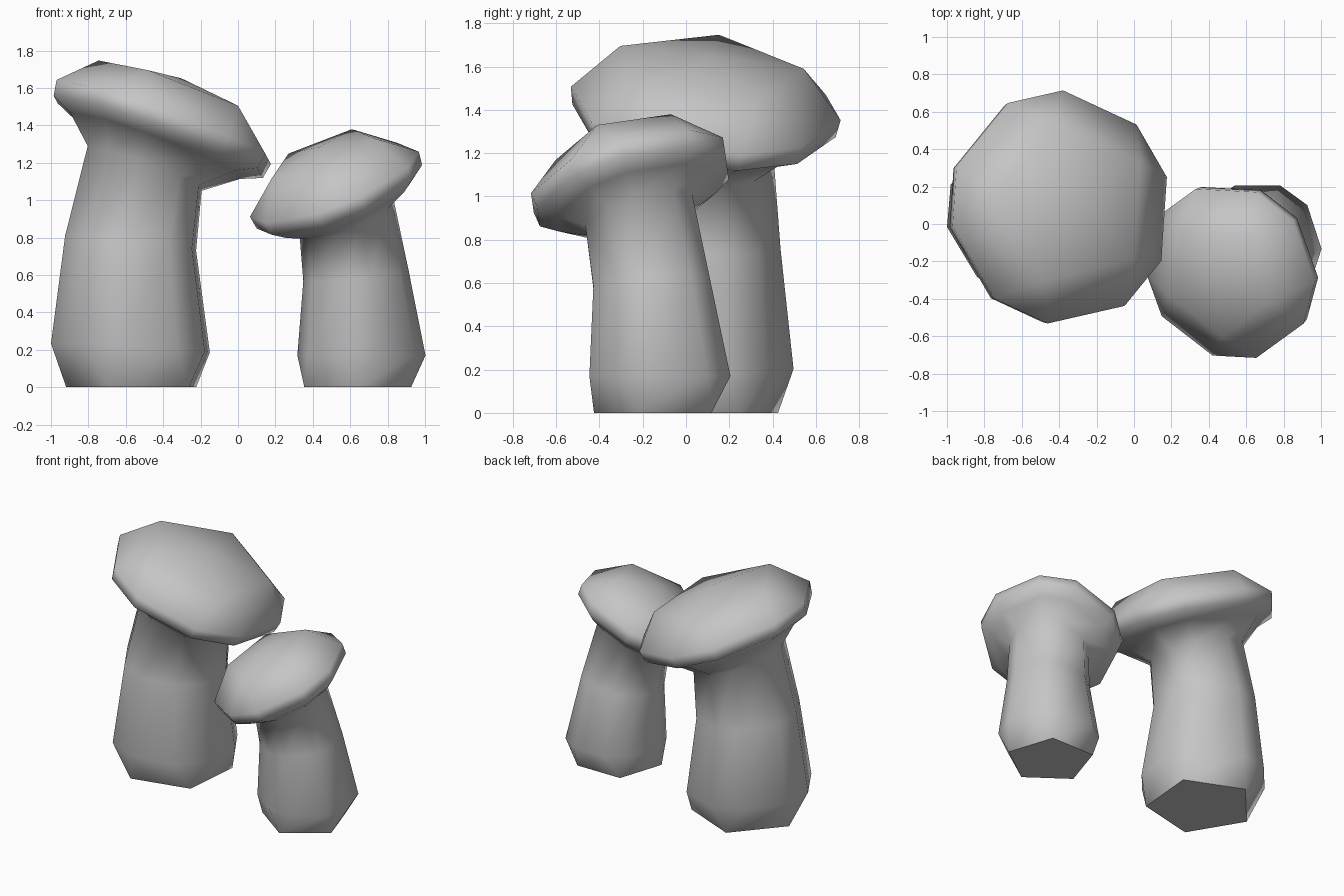
import bpy, bmesh
from math import cos, sin, radians
from mathutils import Vector

cube = bpy.data.objects.get("Cube")
if cube:
    bpy.data.objects.remove(cube)

grey = bpy.data.materials.new("mushroom_grey")
grey.use_nodes = True
colour = (0.56, 0.56, 0.56, 1)
grey.diffuse_color = colour
grey.node_tree.nodes["Principled BSDF"].inputs["Base Color"].default_value = colour

UP = Vector((0, 0, 1))


def ring(bm, centre, normal, radius, phase, spread):
    """Five pairs of points; a zero spread gives a plain pentagon."""
    turn = UP.rotation_difference(normal)
    points = []
    for i in range(5):
        for side in ((-1, 1) if spread else (0,)):
            a = radians(phase + 72 * i + side * spread)
            offset = Vector((cos(a), sin(a), 0)) * radius
            points.append(bm.verts.new(Vector(centre) + turn @ offset))
    return points


def bridge(bm, low, high):
    """Join two rings; pentagon corners fan out to pairs."""
    n = max(len(low), len(high))
    pick = lambda r, i: r[(i % n) * len(r) // n]
    for i in range(n):
        quad = [pick(low, i), pick(low, i + 1), pick(high, i + 1), pick(high, i)]
        bm.faces.new(list(dict.fromkeys(quad)))


def mushroom(name, stem, cap_centre, slope, cap, apex, phase):
    bm = bmesh.new()
    tilt = Vector((-slope[0], -slope[1], 1)).normalized()
    # stem rings, leaning into the tilt of the cap
    rings = [ring(bm, c, UP.lerp(tilt, lean).normalized(), r, phase, s)
             for c, r, lean, s in stem]
    # cap rings, stacked along the tilted axis
    cap_centre = Vector(cap_centre)
    rings += [ring(bm, cap_centre + tilt * h, tilt, r, phase, s) for h, r, s in cap]
    for low, high in zip(rings, rings[1:]):
        bridge(bm, low, high)
    base = bm.faces.new(rings[0][::-1])
    # crown of the cap
    tip = bm.verts.new(cap_centre + tilt * apex)
    top = rings[-1]
    for i in range(len(top)):
        bm.faces.new((top[i], top[(i + 1) % len(top)], tip))
    bmesh.ops.recalc_face_normals(bm, faces=bm.faces)
    # smooth everywhere except around the flat base
    for face in bm.faces:
        face.smooth = True
    for edge in base.edges:
        edge.smooth = False
    mesh = bpy.data.meshes.new(name)
    bm.to_mesh(mesh)
    bm.free()
    mesh.materials.append(grey)
    bpy.context.collection.objects.link(bpy.data.objects.new(name, mesh))


mushroom("large_mushroom",
         stem=[((-0.545, 0.06, 0), 0.375, 0, 0),
               ((-0.57, 0.06, 0.21), 0.437, 0.15, 15),
               ((-0.57, 0.075, 0.77), 0.362, 0.3, 15),
               ((-0.495, 0.075, 1.17), 0.335, 1, 15)],
         cap_centre=(-0.4, 0.085, 1.39), slope=(-0.37, -0.1),
         cap=[(-0.105, 0.5, 14), (-0.055, 0.615, 15), (0.03, 0.63, 15), (0.22, 0.45, 0)],
         apex=0.28, phase=31)

mushroom("small_mushroom",
         stem=[((0.64, -0.125, 0), 0.3, 0, 0),
               ((0.66, -0.115, 0.17), 0.343, 0, 15),
               ((0.63, -0.155, 0.6), 0.283, 0.3, 15),
               ((0.58, -0.21, 0.91), 0.27, 1, 15)],
         cap_centre=(0.525, -0.25, 1.065), slope=(0.4, 0.29),
         cap=[(-0.1, 0.4, 14), (-0.045, 0.475, 15), (0.03, 0.485, 15), (0.205, 0.31, 0)],
         apex=0.245, phase=54)
